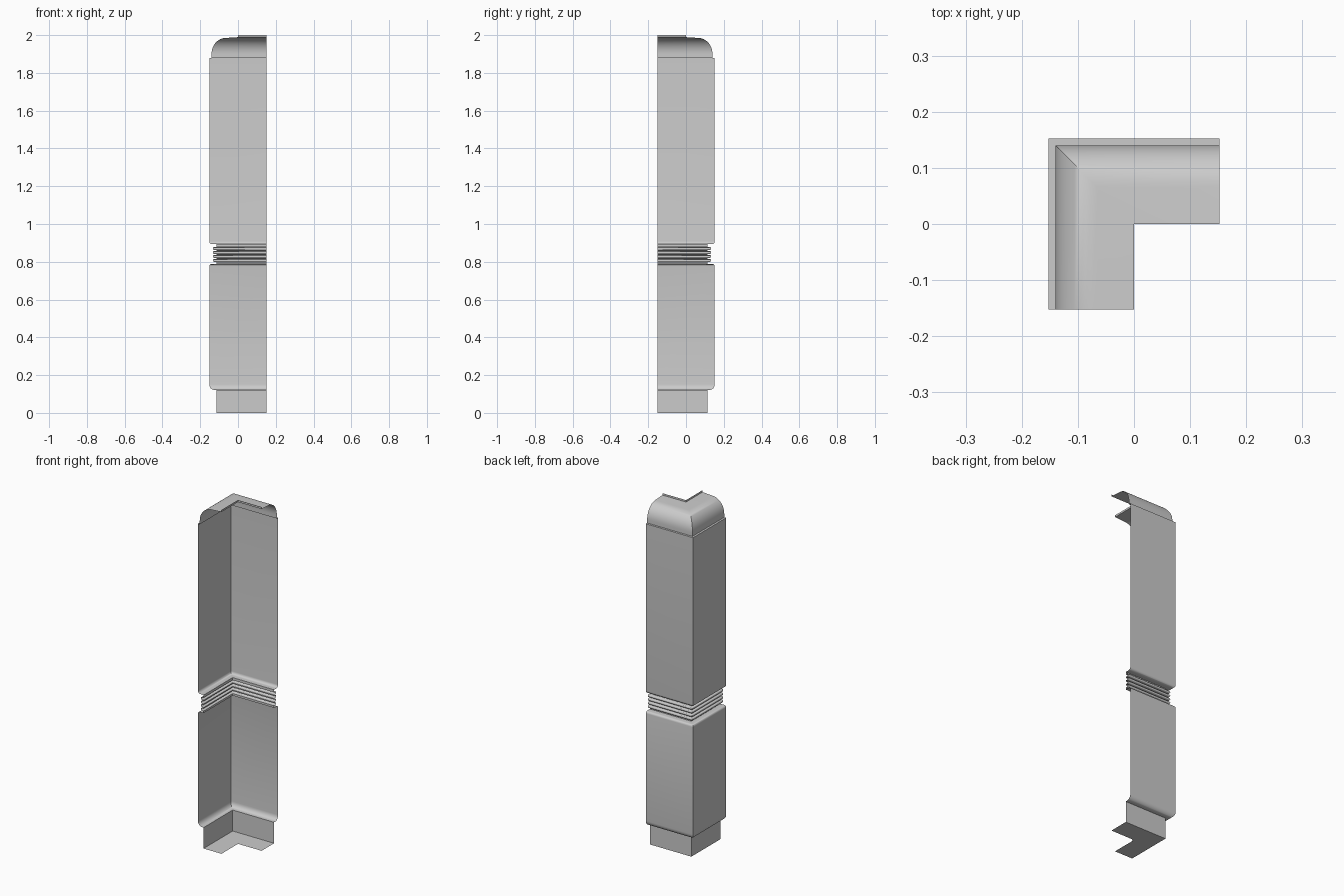
import bpy, bmesh, math

if "Cube" in bpy.data.objects:
    bpy.data.objects.remove(bpy.data.objects["Cube"])

END = 0.152   # free end of each leg; also the outer wall face


def arc(cd, cz, rd, rz, a0, a1, n=6):
    """Elliptical arc in (offset, height) profile space, angles in degrees."""
    return [(cd + rd * math.cos(math.radians(a0 + (a1 - a0) * i / n)),
             cz + rz * math.sin(math.radians(a0 + (a1 - a0) * i / n)))
            for i in range(n + 1)]


def corner_sweep(name, profile):
    """Sweep an open profile around the mitred L-shaped corner."""
    bm = bmesh.new()
    rows = [[bm.verts.new(p) for p in ((-d, -END, z), (-d, d, z), (END, d, z))]
            for d, z in profile]
    for lo, hi in zip(rows, rows[1:]):
        for i in range(2):
            bm.faces.new((lo[i], hi[i], hi[i + 1], lo[i + 1]))
    me = bpy.data.meshes.new(name)
    bm.to_mesh(me)
    bm.free()
    ob = bpy.data.objects.new(name, me)
    bpy.context.collection.objects.link(ob)
    bpy.ops.object.select_all(action='DESELECT')
    ob.select_set(True)
    bpy.context.view_layer.objects.active = ob
    bpy.ops.object.shade_smooth_by_angle(angle=math.radians(35))
    return ob


# recessed plinth with its floor
corner_sweep("plinth", [(0, 0), (0.115, 0), (0.115, 0.122)])

# lower wall panel, rounded at the bottom and slightly at the top
corner_sweep("lower_panel",
             [(0.115, 0.122)]
             + arc(0.127, 0.152, 0.025, 0.03, -90, 0)
             + arc(0.140, 0.776, 0.012, 0.012, 0, 90, 4)
             + [(0.115, 0.788)])

# ribbed trim band
ribs = [(0.115, 0.788), (0.115, 0.80)]
for i in range(4):
    z = 0.80 + i * 0.021
    ribs += [(0.115, z)] if i else []
    ribs += [(0.127, z)] + arc(0.127, z + 0.0075, 0.006, 0.0075, -60, 60, 4)
    ribs += [(0.127, z + 0.015), (0.115, z + 0.015)]
ribs.append((0.115, 0.893))
corner_sweep("trim_ribs", ribs)

# upper wall panel with a ledge on top
corner_sweep("upper_panel",
             [(0.115, 0.893)]
             + arc(0.136, 0.909, 0.016, 0.016, -90, 0)
             + [(END, 1.88), (0.140, 1.88)])

# rounded coping with a small upstand on the inner edge
corner_sweep("coping",
             [(0.140, 1.88), (0.140, 1.90)]
             + arc(0.065, 1.90, 0.075, 0.085, 8, 90, 10)
             + [(0.0, 1.989), (0.0, 2.0)])
